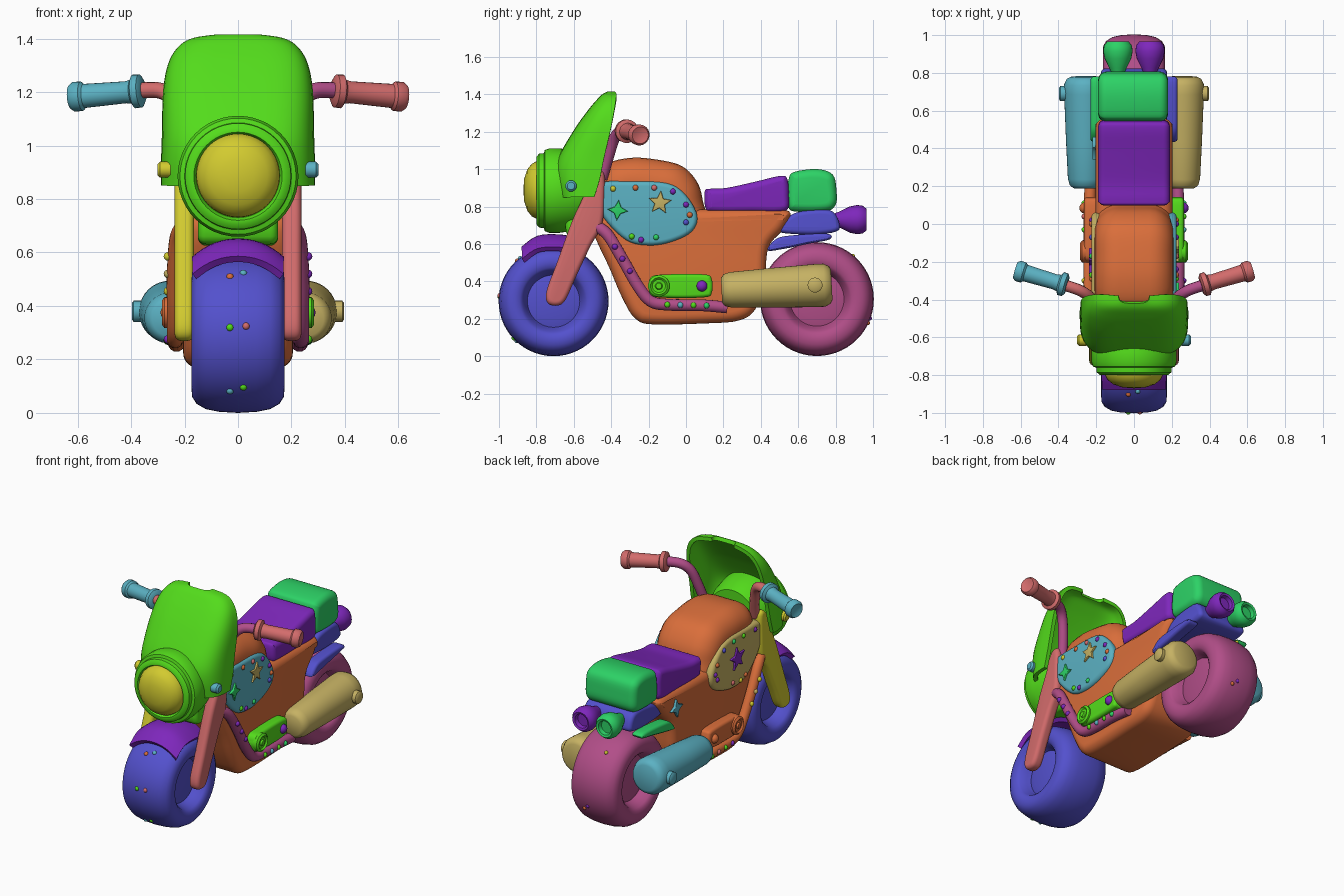
import bpy, bmesh, math
from mathutils import Vector, Matrix

if "Cube" in bpy.data.objects:
    bpy.data.objects.remove(bpy.data.objects["Cube"])


def material(name, rgb):
    m = bpy.data.materials.new(name)
    m.diffuse_color = [c ** 2.2 for c in rgb] + [1]
    m.use_nodes = True
    m.node_tree.nodes["Principled BSDF"].inputs["Base Color"].default_value = m.diffuse_color
    return m


MATS = {n: material(n, c) for n, c in {
    "green": (.33, .86, .13), "yellow": (.82, .79, .20), "salmon": (.82, .42, .42),
    "teal": (.36, .69, .76), "blue": (.33, .32, .80), "purple": (.49, .17, .73),
    "orange": (.85, .43, .24), "plum": (.69, .31, .53), "tan": (.77, .69, .39),
    "emerald": (.19, .82, .40)}.items()}


def finish(name, bm, mat):
    bmesh.ops.remove_doubles(bm, verts=bm.verts, dist=1e-5)
    bmesh.ops.recalc_face_normals(bm, faces=bm.faces)
    me = bpy.data.meshes.new(name)
    bm.to_mesh(me)
    bm.free()
    ob = bpy.data.objects.new(name, me)
    me.materials.append(MATS[mat])
    bpy.context.collection.objects.link(ob)
    return ob


def spline(pts, closed=True, n=5):
    """Smooth curve through the points."""
    pts = [Vector(p) for p in pts]
    c, out = len(pts), []
    get = (lambda i: pts[i % c]) if closed else (lambda i: pts[max(0, min(c - 1, i))])
    for i in range(c if closed else c - 1):
        a, b, d, e = (get(i + k) for k in (-1, 0, 1, 2))
        for k in range(n):
            t = k / n
            out.append(.5 * (2 * b + (d - a) * t + (2 * a - 5 * b + 4 * d - e) * t * t
                             + (3 * b - a - 3 * d + e) * t ** 3))
    return out if closed else out + [pts[-1]]


def skin(bm, rows, closed):
    rows = [[bm.verts.new(p) for p in r] for r in rows]
    for a, b in zip(rows, rows[1:]):
        for i in range(len(a) if closed else len(a) - 1):
            j = (i + 1) % len(a)
            bm.faces.new((a[i], a[j], b[j], b[i]))
    return rows


def slab(name, outline, x0, x1, r, mat, center=None, smooth=True):
    """Side (y, z) outline thickened along x with rounded rims."""
    pts = spline(outline) if smooth else [Vector(p) for p in outline]
    x0, x1 = sorted((x0, x1))
    rx, c = min(r, (x1 - x0) / 2), len(pts)
    area = sum(pts[i - 1].cross(pts[i]) for i in range(c))
    ins = []
    for i, p in enumerate(pts):
        t = pts[(i + 1) % c] - pts[i - 1]
        n = Vector((-t.y, t.x)) * (1 if area > 0 else -1)
        ins.append((Vector(center) - p if center else n).normalized())
    steps = [k * math.pi / 12 for k in range(7)]
    lay = [(x0 + rx * (1 - math.cos(a)), r * (1 - math.sin(a))) for a in steps]
    lay += [(x1 - rx * (1 - math.cos(a)), r * (1 - math.sin(a))) for a in reversed(steps)]
    bm = bmesh.new()
    rows = skin(bm, [[(x, *(p + q * d)) for p, q in zip(pts, ins)] for x, d in lay], True)
    bm.faces.new(rows[0])
    bm.faces.new(rows[-1])
    return finish(name, bm, mat)


def lathe(name, prof, loc, axis, mat, seg=40):
    """Revolve (radius, distance) pairs about an axis."""
    bm = bmesh.new()
    skin(bm, [[(r * math.cos(2 * math.pi * k / seg), r * math.sin(2 * math.pi * k / seg), t)
               for k in range(seg)] for r, t in prof], True)
    bm.transform(Matrix.Translation(loc) @ Vector(axis).to_track_quat('Z', 'Y').to_matrix().to_4x4())
    return finish(name, bm, mat)


def tube(name, pts, r, mat):
    cu = bpy.data.curves.new(name, 'CURVE')
    cu.dimensions, cu.bevel_depth, cu.bevel_resolution, cu.use_fill_caps = '3D', r, 4, True
    path = spline(pts, False)
    sp = cu.splines.new('POLY')
    sp.points.add(len(path) - 1)
    for q, p in zip(sp.points, path):
        q.co = (*p, 1)
    cu.materials.append(MATS[mat])
    bpy.context.collection.objects.link(bpy.data.objects.new(name, cu))


def dot(loc, mat, r=.016, name="stud"):
    bm = bmesh.new()
    bmesh.ops.create_uvsphere(bm, u_segments=12, v_segments=8, radius=r,
                              matrix=Matrix.Translation(loc))
    finish(name, bm, mat)


def star(y, z, n, r, x0, x1, mat):
    pts = [(y + q * math.sin(math.pi * k / n + .1), z + q * math.cos(math.pi * k / n + .1))
           for k in range(2 * n) for q in [r if k % 2 == 0 else r * .45]]
    slab("star", pts, x0, x1, .006, mat, smooth=False)


def sheet(name, rows, mat, thick):
    bm = bmesh.new()
    skin(bm, rows, False)
    ob = finish(name, bm, mat)
    mod = ob.modifiers.new("thickness", 'SOLIDIFY')
    mod.thickness, mod.offset = thick, 0


# Wheels with recessed hubs
half = [(0, .10), (.10, .10), (.14, .09), (.15, .115), (.165, .155), (.18, .168), (.205, .174),
        (.235, .171), (.26, .155), (.28, .12), (.29, .07), (.294, 0)]
tyre = half + [(r, -t) for r, t in half[-2::-1]]
lathe("front_wheel", tyre, (0, -.708, .294), (1, 0, 0), "blue", 56)
lathe("rear_wheel", [(r * 1.035, t * .95) for r, t in tyre], (0, .70, .305), (1, 0, 0), "plum", 56)
for x, a, m in [(-.03, 48, "orange"), (.02, 52, "teal"), (-.03, 5, "green"), (.03, 6, "salmon"),
                (-.03, -47, "teal"), (.02, -43, "green")]:
    a = math.radians(a)
    dot((x, -.708 - .288 * math.cos(a), .294 + .288 * math.sin(a)), m, .014)
for x, a, m in [(-.05, 50, "yellow"), (.05, -25, "orange"), (.02, -20, "purple")]:
    a = math.radians(a)
    dot((x, .70 + .3 * math.cos(a), .305 + .3 * math.sin(a)), m, .012)

# Front fender
arc = spline([(-.87, .575), (-.79, .63), (-.68, .637), (-.58, .62)], False)
sheet("front_fender", [[(.163 * k / 8, y, z - .065 * abs(k / 8) ** 2.2) for k in range(-8, 9)]
                       for y, z in arc], "purple", .028)

# Body and tank
slab("body", [(-.5, .72), (-.3, .78), (.1, .785), (.35, .785), (.55, .775), (.52, .68), (.44, .58),
              (.42, .4), (.37, .25), (.28, .19), (.1, .175), (-.18, .17), (-.27, .2), (-.33, .29),
              (-.4, .45)], -.205, .205, .055, "orange")
slab("tank", [(-.48, .9), (-.43, 1.02), (-.3, 1.06), (-.15, 1.05), (-.02, 1.015), (.06, .93),
              (.09, .83), (.1, .7), (-.1, .6), (-.3, .6), (-.46, .72)],
     -.21, .21, .13, "orange", center=(-.2, .8))

# Seats
slab("seat", [(.1, .88), (.105, .79), (.15, .77), (.35, .77), (.53, .775), (.55, .86), (.54, .95),
              (.5, .963), (.38, .935), (.22, .9), (.13, .895)], -.19, .19, .035, "purple")
slab("rear_seat", [(.54, .86), (.55, .79), (.6, .772), (.75, .775), (.8, .81), (.805, .88),
                   (.785, .97), (.7, 1.0), (.58, .985), (.55, .95)], -.19, .18, .045, "emerald")

# Tail bracket, side rails and tail lights
slab("tail_bracket", [(.48, .67), (.54, .74), (.62, .775), (.77, .78), (.82, .71), (.8, .665),
                      (.65, .65)], -.175, .175, .025, "blue")
lamp = [(0, 0), (.03, 0), (.045, .04), (.07, .09), (.078, .13), (.074, .16), (.058, .18),
        (.045, .175), (.04, .15), (0, .15)]
for s, rail, light in [(1, "blue", "purple"), (-1, "emerald", "emerald")]:
    slab("tail_rail", [(.435, .565), (.48, .625), (.56, .645), (.75, .655), (.77, .625), (.65, .6),
                       (.53, .575)], .15 * s, .23 * s, .018, rail)
    lathe("tail_light", lamp, (.085 * s, .785, .73), (0, 1, 0), light, 28)

# Headlight and its housing
lathe("headlight_housing", [(0, 0), (.17, 0), (.2, .06), (.218, .14), (.226, .2), (.226, .25),
                            (.217, .275), (.2, .28), (.198, .305), (.18, .32), (.165, .32),
                            (.155, .3), (0, .3)], (0, -.48, .885), (0, -1, 0), "green", 48)
lathe("headlight", [(.157, 0), (.155, .02), (.14, .048), (.11, .072), (.06, .088), (0, .093)],
      (0, -.777, .888), (0, -1, 0), "yellow", 40)
slab("fork_clamp", [(-.64, .66), (-.56, .63), (-.46, .65), (-.46, .85), (-.62, .85)],
     -.15, .15, .03, "green")

# Windshield: rows of (z, front y, back y, half width)
rows = []
for z, f, b, w in spline([(.85, -.67, -.49, .275), (.95, -.69, -.46, .275), (1.05, -.675, -.44, .272),
                          (1.2, -.59, -.405, .268), (1.3, -.52, -.385, .25), (1.36, -.47, -.375, .215),
                          (1.39, -.44, -.372, .165), (1.403, -.415, -.38, .08)], False):
    ring = []
    for k in range(25):
        a = math.pi * k / 24
        c, s = math.cos(a), math.sin(a)
        ring.append((w * math.copysign(abs(c) ** .5, c), b + (f - b) * max(s, 0) ** .6, z))
    rows.append(ring)
sheet("windshield", rows, "green", .025)
for s, m in [(1, "teal"), (-1, "yellow")]:
    lathe("windshield_bolt", [(0, -.03), (.03, -.03), (.03, .01), (.02, .02), (0, .02)],
          (.282 * s, -.615, .91), (s, 0, 0), m, 20)

# Forks, handlebars, grips, frame tubes, exhausts, engine covers, tank panels
for s, fork, bar, grip, frame, pipe, cover, panel in [
        (1, "salmon", "plum", "salmon", "plum", "tan", "green", "teal"),
        (-1, "yellow", "salmon", "teal", "orange", "teal", "orange", "tan")]:
    slab("fork", [(-.5, .97), (-.44, .98), (-.435, .85), (-.45, .7), (-.51, .59), (-.59, .42),
                  (-.645, .3), (-.69, .27), (-.74, .285), (-.745, .35), (-.69, .5), (-.61, .72),
                  (-.55, .85)], .165 * s, .237 * s, .025, fork)
    tube("handlebar", [(.18 * s, -.45, .95), (.2 * s, -.42, 1.05), (.235 * s, -.385, 1.16),
                       (.29 * s, -.35, 1.205), (.38 * s, -.32, 1.205)], .03, bar)
    lathe("grip", [(0, 0), (.045, 0), (.062, .01), (.063, .035), (.045, .045), (.041, .07),
                   (.043, .15), (.045, .23), (.055, .24), (.056, .27), (.045, .285), (.03, .28),
                   (0, .275)], (.355 * s, -.325, 1.205), (.27 * s, .08, -.024), grip, 24)
    tube("frame_tube", [(.2 * s, -.49, .7), (.225 * s, -.42, .65), (.235 * s, -.34, .52),
                        (.235 * s, -.26, .38), (.235 * s, -.19, .295), (.235 * s, -.1, .275),
                        (.235 * s, .08, .272), (.23 * s, .22, .26)], .032, frame)
    ex = lathe("exhaust", [(0, 0), (.065, 0), (.085, .015), (.095, .05), (.105, .25), (.115, .5),
                           (.115, .55), (.1, .58), (.08, .59), (0, .59)],
               (.255 * s, .19, .352), (0, 1, .05), pipe)
    lathe("exhaust_cap", [(0, 0), (.04, 0), (.04, .055), (.03, .062), (0, .062)],
          (.335 * s, .69, .38), (s, 0, 0), pipe, 20)
    slab("engine_cover", [(-.19, .33), (-.1, .312), (.1, .315), (.138, .34), (.138, .41),
                          (.1, .437), (-.1, .437), (-.19, .42)], .15 * s, .265 * s, .02, cover)
    lathe("engine_cap", [(0, 0), (.058, 0), (.058, .1), (.045, .11), (.035, .1), (.02, .1),
                         (.015, .11), (0, .11)], (.175 * s, -.145, .375), (s, 0, 0), cover, 28)
    dot((.26 * s, .085, .375), "purple" if s > 0 else cover, .03, "engine_knob")
    slab("tank_panel", [(-.46, .925), (-.3, .935), (-.1, .925), (0, .86), (.06, .75), (.03, .665),
                        (-.08, .61), (-.2, .592), (-.32, .62), (-.44, .74), (-.465, .84)],
         .1 * s, .226 * s, .025, panel)

    # Studs along the panel rim and the frame tube
    rim = ["yellow", "orange", "salmon", "purple", "purple", "orange", "blue", "emerald", "green",
           "purple"]
    for (y, z), m in zip([(-.39, .895), (-.27, .9), (-.17, .9), (-.07, .88), (0, .81), (.02, .755),
                          (0, .715), (-.16, .635), (-.29, .64), (-.24, .622)],
                         rim if s > 0 else rim[::-1]):
        dot((.222 * s, y, z), m)
    for (y, z), m in zip([(-.38, .585), (-.34, .52), (-.3, .455), (-.1, .275), (-.03, .273),
                          (.04, .272), (.11, .27)],
                         ["purple", "purple", "purple", "green", "teal", "green", "emerald"]
                         if s > 0 else ["yellow", "tan", "yellow", "purple", "green", "salmon", "green"]):
        dot((.262 * s, y, z), m)

# Star ornaments
star(-.365, .78, 4, .055, .2, .238, "emerald")
star(-.14, .82, 5, .065, .2, .238, "tan")
star(-.2, .78, 5, .075, -.238, -.2, "purple")
star(.4, .68, 4, .06, -.22, -.19, "teal")

# Turn everything into smooth-shaded meshes with sharp creases kept
bpy.ops.object.select_all(action='SELECT')
bpy.context.view_layer.objects.active = ex
bpy.ops.object.convert(target='MESH')
bpy.ops.object.shade_smooth_by_angle(angle=math.radians(40))
